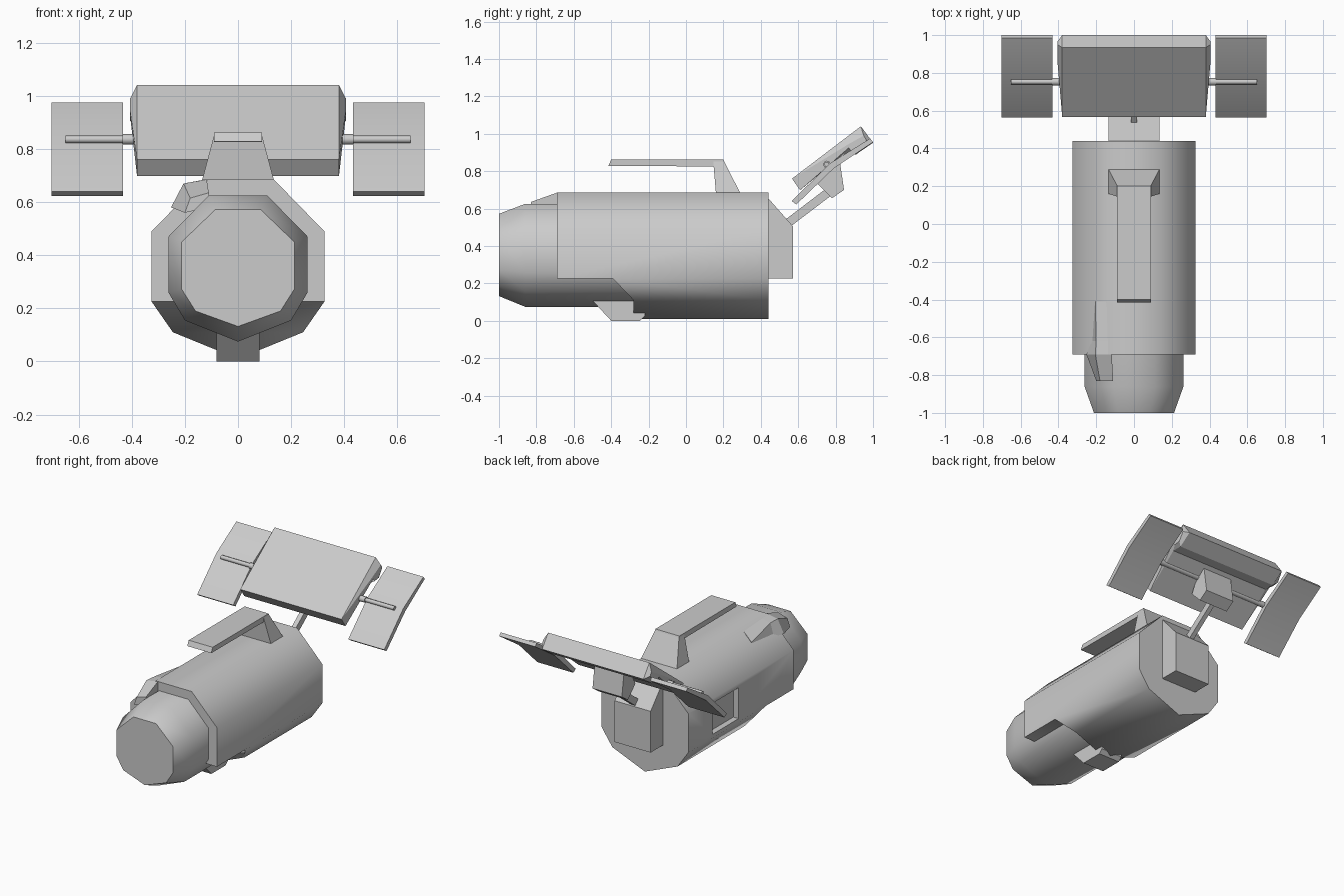
import bpy
import bmesh
from math import radians

cube = bpy.data.objects.get("Cube")
if cube:
    bpy.data.objects.remove(cube, do_unlink=True)

GREY = (0.6, 0.6, 0.6, 1.0)
grey = bpy.data.materials.new("light_grey")
grey.use_nodes = True
grey.diffuse_color = GREY
grey.node_tree.nodes["Principled BSDF"].inputs["Base Color"].default_value = GREY


def finish(name, bm, smooth=None):
    bmesh.ops.remove_doubles(bm, verts=bm.verts, dist=0.0005)
    bmesh.ops.recalc_face_normals(bm, faces=bm.faces)
    mesh = bpy.data.meshes.new(name)
    bm.to_mesh(mesh)
    bm.free()
    mesh.materials.append(grey)
    obj = bpy.data.objects.new(name, mesh)
    bpy.context.collection.objects.link(obj)
    if smooth:
        bpy.ops.object.select_all(action="DESELECT")
        bpy.context.view_layer.objects.active = obj
        obj.select_set(True)
        bpy.ops.object.shade_smooth_by_angle(angle=radians(smooth))
    return obj


def loft(name, rings, smooth=None):
    """Skin a list of equal-length point rings and cap both ends."""
    bm = bmesh.new()
    loops = [[bm.verts.new(p) for p in ring] for ring in rings]
    n = len(rings[0])
    for a, b in zip(loops, loops[1:]):
        for i in range(n):
            j = (i + 1) % n
            bm.faces.new((a[i], a[j], b[j], b[i]))
    bm.faces.new(loops[0])
    bm.faces.new(loops[-1])
    return finish(name, bm, smooth)


def side_plate(name, profile, x0, x1, smooth=None):
    """Extrude a (y, z) profile across x."""
    return loft(name, [[(x, y, z) for y, z in profile] for x in (x0, x1)], smooth)


def mirrored(half):
    """Complete a right-hand (x, z) outline, listed top to bottom, without its centre point."""
    return half + [(-x, z) for x, z in reversed(half) if x > 0]


# Main housing: upper shell reaches forward, lower shell is cut back at a slant
outline = [(0.135, 0.685), (0.325, 0.49), (0.325, 0.225), (0.245, 0.11), (0, 0.01)]
ring = mirrored(outline)
BACK, FRONT = 0.44, -0.69
bm = bmesh.new()
back = [bm.verts.new((x, BACK, z)) for x, z in ring]
front = [bm.verts.new((x, FRONT if z > 0.3 else -0.39 if z > 0.2 else -0.28, z)) for x, z in ring]
lip = {i: bm.verts.new((ring[i][0], FRONT, ring[i][1])) for i in (2, 6)}
for i in range(9):
    j = (i + 1) % 9
    face = [front[i], front[j], back[j], back[i]]
    if i == 1:
        face.insert(1, lip[2])
    elif i == 6:
        face.insert(0, lip[6])
        face = [lip[6], front[j], back[j], back[i], front[i]]
    bm.faces.new(face)
bm.faces.new(back)
bm.faces.new([front[7], front[8], front[0], front[1], lip[2], lip[6]])
bm.faces.new([lip[2], front[2], front[6], lip[6]])
bm.faces.new(front[2:7])
housing = finish("housing", bm)

# Square recess in one side of the housing
bm = bmesh.new()
bmesh.ops.create_cube(bm, size=1)
bmesh.ops.scale(bm, vec=(0.1, 0.28, 0.21), verts=bm.verts)
bmesh.ops.translate(bm, vec=(-0.335, 0.04, 0.355), verts=bm.verts)
cutter = finish("recess_cutter", bm)
cutter.hide_render = True
cut = housing.modifiers.new("recess", "BOOLEAN")
cut.operation = "DIFFERENCE"
cut.solver = "EXACT"
cut.object = cutter
bpy.ops.object.select_all(action="DESELECT")
bpy.context.view_layer.objects.active = housing
housing.select_set(True)
bpy.ops.object.modifier_apply(modifier="recess")
bpy.data.objects.remove(cutter, do_unlink=True)
bpy.ops.object.shade_smooth_by_angle(angle=radians(60))

# Lens barrel with a tapered nose
barrel = mirrored([(0.11, 0.625), (0.262, 0.47), (0.262, 0.26), (0.2, 0.155), (0, 0.075)])
nose = mirrored([(0.085, 0.572), (0.212, 0.45), (0.212, 0.272), (0.16, 0.19), (0, 0.132)])
loft("lens_barrel", [[(x, y, z) for x, z in r]
                     for y, r in ((-1, nose), (-0.86, barrel), (-0.2, barrel))], 60)

# Raised ridge running from barrel to housing
ridge = [(-0.83, [(-0.2, 0.56), (-0.18, 0.615), (-0.11, 0.635), (-0.11, 0.58)]),
         (-0.69, [(-0.252, 0.58), (-0.205, 0.67), (-0.118, 0.685), (-0.12, 0.58)]),
         (-0.62, [(-0.225, 0.58), (-0.2, 0.668), (-0.122, 0.685), (-0.12, 0.58)]),
         (-0.41, [(-0.215, 0.58), (-0.205, 0.617), (-0.148, 0.674), (-0.15, 0.58)])]
loft("barrel_ridge", [[(x, y, z) for x, z in pts] for y, pts in ridge])

# Foot under the housing
side_plate("foot", [(-0.5, 0.108), (-0.4, 0), (-0.245, 0), (-0.22, 0.025), (-0.22, 0.108)],
           -0.08, 0.08)

# Carrying handle: bar and flared leg
side_plate("handle_bar", [(-0.415, 0.828), (-0.4, 0.862), (0.2, 0.862), (0.215, 0.825)],
           -0.09, 0.09)
loft("handle_leg", [[(-w, y0, z), (w, y0, z), (w, y1, z), (-w, y1, z)]
                    for w, y0, y1, z in ((0.088, 0.145, 0.2, 0.86), (0.135, 0.16, 0.29, 0.683))])

# Rear block and the arm that carries the panels
side_plate("rear_block", [(0.43, 0.225), (0.572, 0.225), (0.572, 0.505), (0.44, 0.655), (0.43, 0.655)],
           -0.135, 0.135)
side_plate("arm", [(0.53, 0.54), (0.56, 0.505), (0.79, 0.68), (0.76, 0.715)], -0.016, 0.016)
side_plate("bracket", [(0.7, 0.735), (0.78, 0.655), (0.845, 0.7), (0.82, 0.87), (0.77, 0.87)],
           -0.11, 0.11)

# Centre panel with a thick bulging rear rim
panel = [(0.567, 0.76), (0.935, 1.04), (1, 0.952), (0.91, 0.89), (0.84, 0.89), (0.61, 0.698)]
bulge = [(0.87, 0.945), (0.95, 0.99), (0.965, 0.965), (0.93, 0.91), (0.885, 0.905), (0.87, 0.925)]
loft("centre_panel", [[(x, y, z) for y, z in p]
                      for x, p in ((-0.406, bulge), (-0.38, panel), (0.38, panel), (0.406, bulge))])

# Bent side panels on rods
wing = [(0.565, 0.64), (0.77, 0.842), (0.985, 0.975), (1, 0.955), (0.79, 0.815), (0.59, 0.622)]
for side, s in (("left", 1), ("right", -1)):
    side_plate(side + "_panel", wing, s * 0.432, s * 0.702, 40)
    for part, x0, x1, r in (("rod", 0.05, 0.435, 0.02), ("rod_tip", 0.42, 0.65, 0.014)):
        bm = bmesh.new()
        bmesh.ops.create_cone(bm, cap_ends=True, segments=8, radius1=r, radius2=r, depth=x1 - x0)
        for v in bm.verts:
            x, y, z = v.co
            v.co = (s * (z + (x0 + x1) / 2), y + 0.753, x + 0.836)
        finish(f"{side}_{part}", bm, 50)
